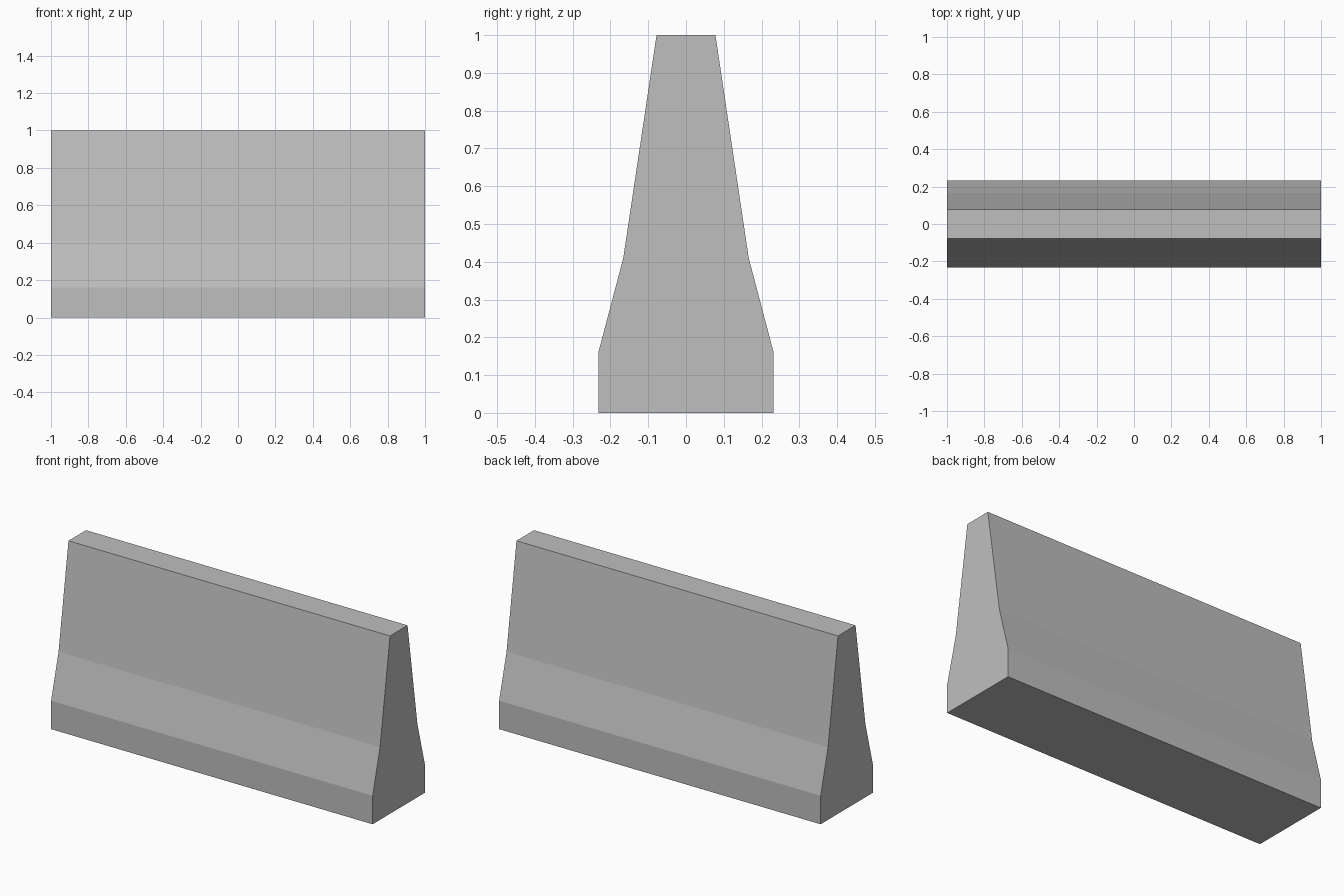
import bpy
import bmesh

cube = bpy.data.objects.get("Cube")
if cube:
    bpy.data.objects.remove(cube, do_unlink=True)

# Concrete colour
concrete = bpy.data.materials.new("concrete grey")
concrete.use_nodes = True
grey = (0.52, 0.52, 0.52, 1)
concrete.diffuse_color = grey
concrete.node_tree.nodes["Principled BSDF"].inputs["Base Color"].default_value = grey

# Barrier: half profile (y, z) mirrored, then extruded along x
half_profile = [(0.232, 0), (0.232, 0.16), (0.166, 0.41), (0.078, 1)]
profile = half_profile + [(-y, z) for y, z in reversed(half_profile)]

bm = bmesh.new()
end_face = bm.faces.new([bm.verts.new((-1, y, z)) for y, z in profile])
extruded = bmesh.ops.extrude_face_region(bm, geom=[end_face], use_keep_orig=True)
far_verts = [g for g in extruded["geom"] if isinstance(g, bmesh.types.BMVert)]
bmesh.ops.translate(bm, verts=far_verts, vec=(2, 0, 0))
bmesh.ops.recalc_face_normals(bm, faces=bm.faces)

mesh = bpy.data.meshes.new("concrete_barrier")
bm.to_mesh(mesh)
bm.free()
mesh.materials.append(concrete)
barrier = bpy.data.objects.new("concrete_barrier", mesh)
bpy.context.collection.objects.link(barrier)
